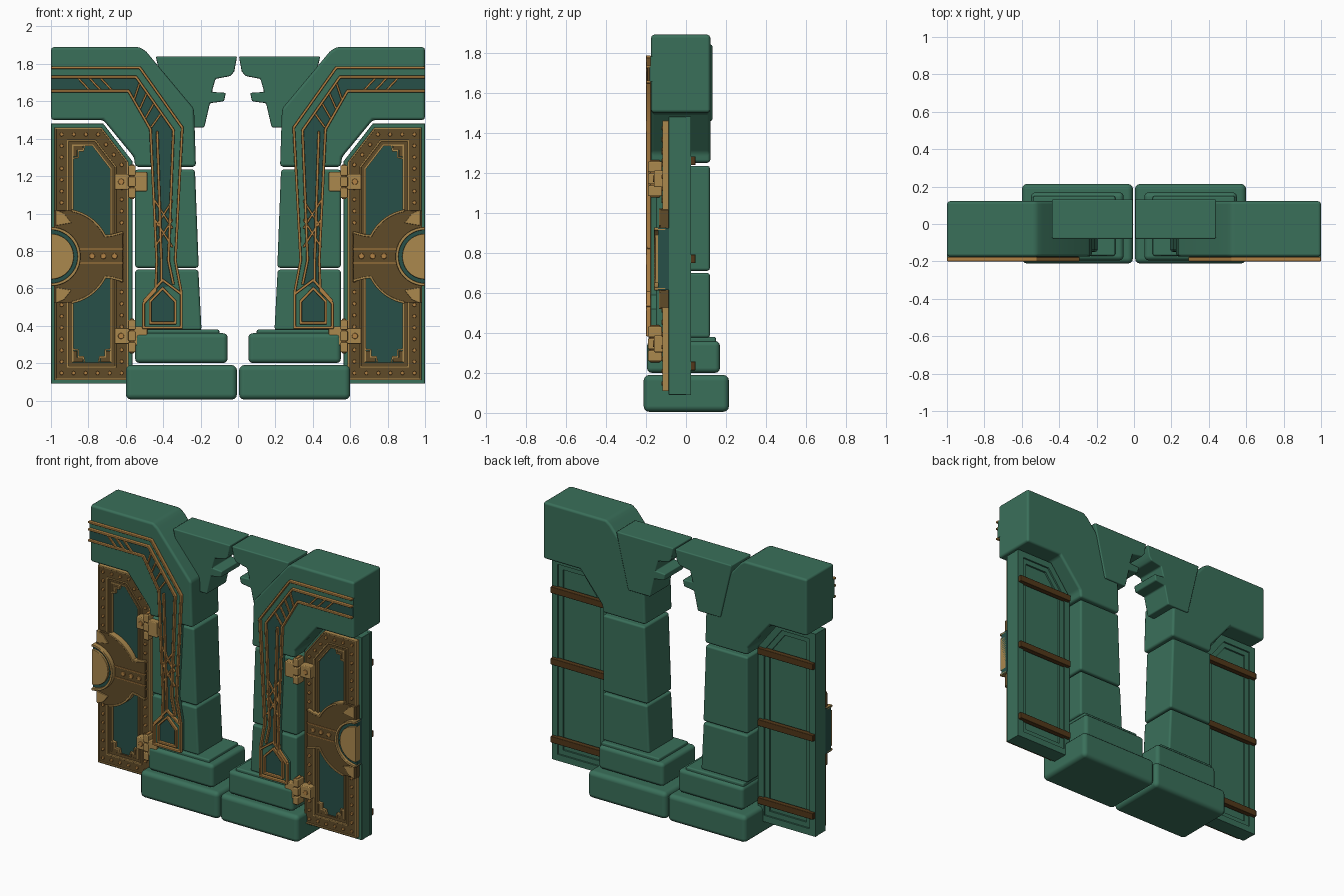
import bpy, bmesh, math
from mathutils import Vector

cube = bpy.data.objects.get("Cube")
if cube:
    bpy.data.objects.remove(cube, do_unlink=True)


def material(name, rgb):
    m = bpy.data.materials.new(name)
    m.use_nodes = True
    m.diffuse_color = (*rgb, 1)
    m.node_tree.nodes["Principled BSDF"].inputs["Base Color"].default_value = (*rgb, 1)
    return m


GREEN = material("green stone", (.042, .16, .102))
TEAL = material("dark teal", (.02, .08, .065))
GOLD = material("pale gold", (.41, .25, .076))
TRIM = material("orange gold", (.45, .225, .058))
BRONZE = material("dark bronze", (.118, .07, .022))
WOOD = material("brown wood", (.084, .039, .01))
parts = []


def finish(name, bm, mat, bevel=0, segments=2):
    """Turn a bmesh of the left half into a bevelled, mirrored object."""
    bmesh.ops.recalc_face_normals(bm, faces=bm.faces)
    mesh = bpy.data.meshes.new(name)
    bm.to_mesh(mesh)
    bm.free()
    mesh.materials.append(mat)
    ob = bpy.data.objects.new(name, mesh)
    bpy.context.collection.objects.link(ob)
    if bevel:
        b = ob.modifiers.new("soft edges", 'BEVEL')
        b.width, b.segments, b.harden_normals = bevel, segments, True
        b.limit_method = 'ANGLE'
    ob.modifiers.new("both sides", 'MIRROR').use_axis = (True, False, False)
    parts.append(ob)


def add_prism(bm, pts, y0, y1):
    a = [bm.verts.new((x, y0, z)) for x, z in pts]
    b = [bm.verts.new((x, y1, z)) for x, z in pts]
    bm.faces.new(a)
    bm.faces.new(b[::-1])
    for i in range(len(a)):
        j = (i + 1) % len(a)
        bm.faces.new((a[i], b[i], b[j], a[j]))


def prism(name, pts, y0, y1, mat, bevel=0, segments=2):
    bm = bmesh.new()
    add_prism(bm, pts, y0, y1)
    finish(name, bm, mat, bevel, segments)


def rect(x0, x1, z0, z1):
    return [(x0, z0), (x1, z0), (x1, z1), (x0, z1)]


def arc(cx, cz, r, a0, a1, n=20):
    angles = [math.radians(a0 + (a1 - a0) * i / n) for i in range(n + 1)]
    return [(cx + r * math.cos(a), cz + r * math.sin(a)) for a in angles]


def offset(path, d, closed):
    """Shift a path sideways to its left, with mitred corners."""
    p, out = [Vector(q) for q in path], []
    n = len(p)
    for i in range(n):
        dirs = []
        if closed or i > 0:
            dirs.append((p[i] - p[i - 1]).normalized())
        if closed or i < n - 1:
            dirs.append((p[(i + 1) % n] - p[i]).normalized())
        normals = [Vector((-v.y, v.x)) for v in dirs]
        a, b = normals[0], normals[-1]
        out.append(tuple(p[i] + (a + b) * d / max(.3, 1 + a.dot(b))))
    return out


def bars(name, paths, width, y0, y1, mat, closed=False, bevel=0):
    """Flat moulding of even width along each path."""
    bm = bmesh.new()
    for path in paths:
        l, r = offset(path, width / 2, closed), offset(path, -width / 2, closed)
        rows = [[bm.verts.new((x, y, z)) for (x, z), y in
                 ((l[i], y0), (r[i], y0), (r[i], y1), (l[i], y1))] for i in range(len(path))]
        for i in range(len(rows) if closed else len(rows) - 1):
            s, t = rows[i], rows[(i + 1) % len(rows)]
            for k in range(4):
                m = (k + 1) % 4
                bm.faces.new((s[k], s[m], t[m], t[k]))
        if not closed:
            bm.faces.new(rows[0])
            bm.faces.new(rows[-1][::-1])
    finish(name, bm, mat, bevel)


# Stacked stone base and pillar
prism("base_block", rect(.005, .6, .005, .19), -.212, .215, GREEN, .03, 3)
prism("upper_base_block", rect(.055, .55, .2, .36), -.195, .17, GREEN, .025, 3)
prism("pillar_plinth", rect(.1, .54, .35, .38), -.17, .15, GREEN, .01)
prism("lower_pillar", [(.195, .375), (.55, .375), (.55, .7), (.212, .7)], -.15, .12, GREEN, .014)
prism("upper_pillar", [(.21, .71), (.55, .71), (.55, 1.235), (.23, 1.235)], -.15, .12, GREEN, .014)

# Angled head and stepped bracket
prism("arch_head", [(.225, 1.25), (.55, 1.25), (.555, 1.3), (.72, 1.5), (1, 1.5), (1, 1.89),
                    (.525, 1.89), (.49, 1.865), (.235, 1.56)], -.175, .122, GREEN, .016)
prism("stepped_bracket", [(.005, 1.84), (.02, 1.76), (.04, 1.735), (.12, 1.72), (.14, 1.65), (.065, 1.645),
                          (.075, 1.6), (.15, 1.59), (.18, 1.46), (.35, 1.46), (.44, 1.84)],
      -.08, .132, GREEN, .008)

# Inlaid strip running down the pillar, with raised trim
inner = [(1, 1.78), (.525, 1.78), (.298, 1.46), (.335, .75), (.303, .58), (.303, .39)]
middle = [(1, 1.73), (.545, 1.73), (.345, 1.445), (.372, .75), (.345, .62)]
outer = [(1, 1.655), (.585, 1.655), (.468, 1.45), (.435, .75), (.44, .59), (.505, .52), (.505, .39)]
mid_out = [(.432, 1.44), (.41, .75), (.41, .63)]
house = [(.335, .415), (.47, .415), (.47, .53), (.403, .6), (.335, .53)]
prism("strip_backing", inner + outer[::-1], -.178, -.14, GREEN)
prism("strip_inlay", middle + outer[4::-1], -.183, -.177, TEAL)
bars("strip_trim", [inner + outer[::-1], middle, mid_out], .014, -.2, -.176, TRIM, bevel=.004)
bars("pointed_foot_trim", [house, ], .014, -.2, -.176, TRIM, True, .004)
bars("pointed_arch_trim", [[(.303, .57), (.403, .645), (.505, .53)]], .014, -.2, -.176, TRIM, bevel=.004)
prism("pointed_foot_inlay", house, -.183, -.177, TEAL)
rungs = [[(x, 1.73), (x - .07, 1.655)] for x in (.86, .8, .74)]
rungs += [[(.525 - .038 * i, 1.7 - .055 * i), (.555 - .03 * i, 1.61 - .05 * i)] for i in range(4)]
for z in (.92, .82):
    rungs += [[(.35, z + .15), (.445, z)], [(.445, z + .15), (.35, z)]]
bars("strip_rungs", rungs, .011, -.195, -.177, TRIM, bevel=.003)

# Door slab with stepped back and wooden straps
door = [(1, .09), (1, 1.48), (.72, 1.48), (.565, 1.28), (.565, .09)]
prism("door_slab", door, -.088, .002, GREEN, .004)
bars("door_back_rim", [offset(door, .022, True)], .044, 0, .025, GREEN, True)
bars("door_back_step", [offset(door, .06, True)], .034, 0, .014, GREEN, True)
bm = bmesh.new()
for z in (1.26, .77, .235):
    add_prism(bm, rect(.575, .995, z - .022, z + .022), .012, .048)
finish("door_straps", bm, WOOD, .004)

# Door front: bronze frame, gold mouldings, dark panel
prism("door_panel", offset(door, .085, True), -.093, -.085, TEAL)
bars("door_frame", [offset(door, .057, True)], .066, -.112, -.085, BRONZE, True, .003)
bars("door_gold_moulding", [offset(door, d, True) for d in (.024, .09)], .009, -.118, -.085, GOLD, True, .002)
bars("door_inner_frame", [offset(door, .103, True)], .022, -.105, -.085, BRONZE, True)

# Stepped gold corners in the panel
bm = bmesh.new()
for cx, cz, sx, sz in ((.885, .205, -1, 1), (.68, .205, 1, 1), (.885, 1.365, -1, -1)):
    for w, h in ((.055, .025), (.025, .06)):
        add_prism(bm, rect(*sorted((cx, cx + sx * w)), *sorted((cz, cz + sz * h))), -.106, -.088)
finish("panel_corner_steps", bm, BRONZE)
steps = [[(.885 + a, .205 + b) for a, b in ((-.065, 0), (-.058, .03), (-.03, .03), (-.03, .065), (0, .07))],
         [(.68 + a, .205 + b) for a, b in ((.065, 0), (.058, .03), (.03, .03), (.03, .065), (0, .07))],
         [(.885 + a, 1.365 + b) for a, b in ((-.065, 0), (-.058, -.03), (-.03, -.03), (-.03, -.065), (0, -.07))]]
bars("panel_corner_trim", steps + [offset(door, .116, True)], .008, -.112, -.088, GOLD)

# Studs round the door frame
bm = bmesh.new()
ring = [Vector(p) for p in offset(door, .057, True)]
for i, p in enumerate(ring):
    q = ring[(i + 1) % len(ring)]
    count = max(2, round((q - p).length / .062))
    for k in range(count):
        s = p.lerp(q, k / count)
        add_prism(bm, arc(s.x, s.y, .011, 0, 315, 7), -.122, -.11)
finish("door_studs", bm, TRIM, .003)

# Central bronze band with round lock plate
cz = .77
fan = arc(.935, cz, .25, 100, 154)
flare = [(.67, .885), (.615, .9)]
band = fan + flare
band += [(x, 2 * cz - z) for x, z in band[::-1]]
prism("lock_band", [(.985, 1.016)] + band + [(.985, 2 * cz - 1.016)], -.128, -.085, BRONZE, .003)
lower_fan = [(x, 2 * cz - z) for x, z in fan + flare]
bars("lock_band_trim", [fan + flare, lower_fan], .012, -.135, -.088, GOLD, bevel=.003)
bars("lock_band_lines", [[(.61, z), (.85, z)] for z in (.735, .81)], .006, -.134, -.12, TRIM)
bm = bmesh.new()
for x in (.66, .72, .78):
    add_prism(bm, arc(x, cz + .002, .016, 0, 315, 7), -.136, -.12)
finish("lock_band_bosses", bm, TRIM, .004)
prism("lock_backing", arc(1, cz, .155, 90, 270), -.14, -.085, TEAL)
bars("lock_ring", [arc(1, cz, .15, 90, 270)], .016, -.16, -.1, GOLD, bevel=.004)
prism("lock_plate", arc(1, cz, .122, 90, 270), -.155, -.1, GOLD, .004)
bm = bmesh.new()
for s in (-1, 1):
    add_prism(bm, [(.975, cz + s * .165), (.975, cz + s * .25), (.93, cz + s * .23), (.89, cz + s * .18)], -.136, -.1)
finish("lock_corner_plates", bm, GOLD, .003)

# Hinges
bm = bmesh.new()
for z in (1.17, .345):
    add_prism(bm, rect(.485, .556, z - .052, z + .052), -.188, -.14)
    add_prism(bm, rect(.578, .66, z - .042, z + .042), -.16, -.085)
    for dz in (-.06, 0, .06):
        add_prism(bm, rect(.547, .587, z + dz - .027, z + dz + .027), -.19, -.12)
finish("hinges", bm, GOLD, .006)
bm = bmesh.new()
for z in (1.17, .345):
    add_prism(bm, rect(.556, .578, z - .093, z + .093), -.18, -.13)
    add_prism(bm, arc(.625, z, .017, 0, 315, 7), -.166, -.15)
finish("hinge_pins", bm, TRIM, .004)

# Keep bevels smooth and edges crisp
bpy.ops.object.select_all(action='DESELECT')
for ob in parts:
    ob.select_set(True)
bpy.context.view_layer.objects.active = parts[0]
bpy.ops.object.shade_smooth_by_angle(angle=math.radians(35))
